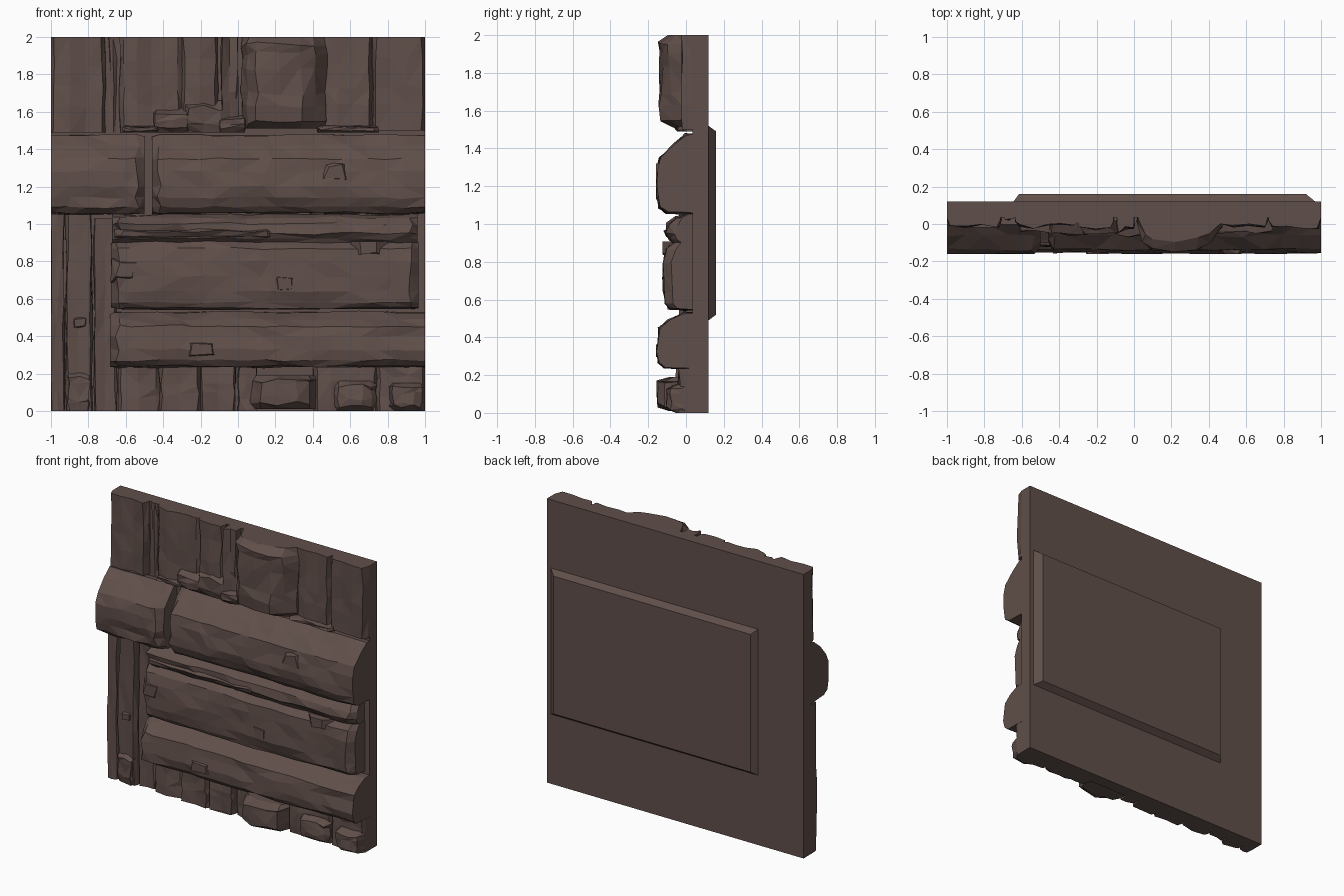
import bpy, bmesh, random
from mathutils import Vector

if "Cube" in bpy.data.objects:
    bpy.data.objects.remove(bpy.data.objects["Cube"])

random.seed(7)
brown = bpy.data.materials.new("dark weathered brown")
brown.diffuse_color = (0.117, 0.078, 0.068, 1)
brown.use_nodes = True
brown.node_tree.nodes["Principled BSDF"].inputs["Base Color"].default_value = brown.diffuse_color


def finish(name, bm):
    bmesh.ops.recalc_face_normals(bm, faces=bm.faces)
    me = bpy.data.meshes.new(name)
    bm.to_mesh(me)
    bm.free()
    me.materials.append(brown)
    ob = bpy.data.objects.new(name, me)
    bpy.context.collection.objects.link(ob)
    return ob


def clamp(v, a, b):
    return max(a, min(b, v))


def loft(name, axis, a0, a1, prof, n, jit=0.012, ends=(1, 1), back=0.07):
    """Rough plank: profile (cross, depth) swept along x or z, ends optionally rounded off."""
    bm = bmesh.new()
    step = (a1 - a0) / n
    stations = [(a0, ends[0])]
    if ends[0] < 1:
        stations.append((a0 + min(0.04, step * 0.5), 1))
    stations += [(a0 + step * (i + random.uniform(-0.3, 0.3)), 1) for i in range(1, n)]
    if ends[1] < 1:
        stations.append((a1 - min(0.04, step * 0.5), 1))
    stations.append((a1, ends[1]))
    mid = (prof[0][0] + prof[-1][0]) / 2
    pts = [(prof[0][0], back)] + prof + [(prof[-1][0], back)]
    drift = [0.0] * len(pts)
    rings = []
    for k, (a, s) in enumerate(stations):
        ring = []
        for j, (c, y) in enumerate(pts):
            fixed = j in (0, len(pts) - 1)
            if not fixed:
                # slow wandering along the grain
                drift[j] = drift[j] * 0.6 + random.uniform(-jit, jit)
                y = back + (y - back) * s + drift[j]
                c = mid + (c - mid) * (0.94 + 0.06 * s) + random.uniform(-jit, jit) * 0.8
            end = k in (0, len(stations) - 1)
            t = a if end or fixed else a + random.uniform(-0.2, 0.2) * min(step, 0.08)
            if abs(pts[j][0]) == 1 and axis == 'z':
                c = pts[j][0]
            x, z = (t, c) if axis == 'x' else (c, t)
            ring.append(bm.verts.new((clamp(x, -1, 1), clamp(y, -0.16, 0.1), clamp(z, 0, 2))))
        rings.append(ring)
    m = len(pts)
    for r, q in zip(rings, rings[1:]):
        for j in range(m):
            bm.faces.new((r[j], r[(j + 1) % m], q[(j + 1) % m], q[j]))
    bm.faces.new(rings[0])
    bm.faces.new(rings[-1])
    bmesh.ops.triangulate(bm, faces=bm.faces)
    return finish(name, bm)


def board(name, x0, x1, z0, z1, y, n=4, jit=0.008, ends=(1, 1)):
    """Upright flat board with slightly uneven face."""
    w = x1 - x0
    k = max(2, round(w / 0.09))
    prof = [(x0, y + 0.03)] + [(x0 + w * (0.06 + 0.88 * i / k), y + random.uniform(-0.01, 0.01))
                               for i in range(k + 1)] + [(x1, y + 0.03)]
    return loft(name, 'z', z0, z1, prof, n, jit, ends)


def prism(name, lo, hi, y0, y1, inset_l, inset_r, inset_z):
    """Box whose rear face is inset to make a sloped rim."""
    bm = bmesh.new()
    a = [bm.verts.new((x, y0, z)) for x, z in
         ((lo[0], lo[1]), (hi[0], lo[1]), (hi[0], hi[1]), (lo[0], hi[1]))]
    l, r, b, t = lo[0] + inset_l, hi[0] - inset_r, lo[1] + inset_z, hi[1] - inset_z
    c = [bm.verts.new((x, y1, z)) for x, z in ((l, b), (r, b), (r, t), (l, t))]
    bm.faces.new(a)
    bm.faces.new(c)
    for i in range(4):
        j = (i + 1) % 4
        bm.faces.new((a[i], a[j], c[j], c[i]))
    return finish(name, bm)


def chip(name, x, y, z, w, h):
    """Small raised splinter or knot."""
    bm = bmesh.new()
    bmesh.ops.create_cube(bm, size=1)
    for v in bm.verts:
        f = 0.6 if v.co.y < 0 else 1
        v.co = Vector((x + v.co.x * w * f + random.uniform(-.015, .015), y + v.co.y * 0.05,
                       z + v.co.z * h * f + random.uniform(-.01, .01)))
        v.co.y = max(v.co.y, -0.16)
    bmesh.ops.triangulate(bm, faces=bm.faces)
    return finish(name, bm)


# Backing slab and rear raised panel
prism("backing_slab", (-1, 0), (1, 2), 0.035, 0.12, 0, 0, 0)
prism("rear_panel", (-0.645, 0.49), (0.97, 1.52), 0.119, 0.16, 0.03, 0.05, 0.03)

# Upper row of upright boards
board("upper_board_left", -1, -0.71, 1.49, 2, -0.005)
board("upper_board_strip", -0.69, -0.64, 1.49, 2, 0.03)
board("upper_board_middle", -0.63, -0.3, 1.49, 2, -0.012)
board("upper_board_inner", -0.3, -0.11, 1.49, 2, -0.02)
board("upper_board_edge", -0.09, 0.0, 1.49, 2, -0.03)
board("upper_board_right", 0.43, 0.72, 1.5, 2, -0.0)
board("upper_board_far_right", 0.72, 1, 1.5, 2, -0.01)

# Broken bulges along the foot of the upper boards
for i, (x0, x1, z1, y) in enumerate(((-0.45, -0.26, 1.62, -0.05), (-0.28, -0.08, 1.66, -0.06),
                                     (-0.62, -0.42, 1.53, -0.04), (-0.1, 0.04, 1.58, -0.06),
                                     (0.42, 0.75, 1.53, -0.04))):
    board(f"upper_bulge_{i}", x0, x1, 1.49, z1, y, 2, 0.01, (0.8, 0.45))

# Protruding block in the upper row
loft("upper_block", 'z', 1.51, 2.0,
     [(0.02, 0.0), (0.05, -0.09), (0.1, -0.13), (0.22, -0.14), (0.34, -0.13), (0.41, -0.08), (0.47, 0.0)],
     5, 0.012, (0.65, 0.72))

# Large horizontal logs: profiles are (z, y)
upper_log = [(1.055, 0.02), (1.06, -0.10), (1.09, -0.135), (1.14, -0.15), (1.2, -0.155), (1.28, -0.15),
             (1.35, -0.135), (1.42, -0.06), (1.475, 0.0)]
loft("upper_log_left", 'x', -1, -0.5, [(z, y * 1.02) for z, y in upper_log], 5, 0.009, (1, 0.8))
loft("upper_log_right", 'x', -0.46, 1, upper_log, 13, 0.009, (0.7, 1))
loft("middle_log", 'x', -0.68, 0.965,
     [(0.545, 0.0), (0.55, -0.085), (0.58, -0.11), (0.64, -0.115), (0.72, -0.118), (0.8, -0.115),
      (0.87, -0.105), (0.905, -0.06)], 13, 0.007, (0.65, 0.75))
loft("middle_log_ridge", 'x', -0.67, 0.96,
     [(0.89, -0.05), (0.92, -0.085), (0.95, -0.1), (1.0, -0.095), (1.035, -0.05), (1.05, 0.01)],
     11, 0.01, (0.6, 0.75))
loft("middle_log_splinter", 'x', -0.66, 0.2, [(0.925, -0.08), (0.935, -0.105), (0.96, -0.11), (0.975, -0.08)],
     8, 0.006, (0.7, 0.8))
loft("lower_log", 'x', -0.685, 1,
     [(0.235, 0.0), (0.24, -0.11), (0.27, -0.145), (0.33, -0.153), (0.4, -0.15), (0.455, -0.14),
      (0.49, -0.09), (0.53, -0.01)], 14, 0.009, (0.7, 1))

# Left column of upright boards
board("left_board_outer", -1, -0.93, 0, 1.05, -0.02, 5)
board("left_board_middle", -0.92, -0.78, 0, 1.05, -0.03, 6)
board("left_board_inner", -0.77, -0.65, 0, 1.03, -0.01, 6)
board("left_foot", -0.91, -0.79, 0, 0.22, -0.05, 3, 0.01, (0.9, 0.6))

# Bottom row of boards and blocks
for i, (x0, x1, y) in enumerate(((-0.64, -0.42, -0.03), (-0.42, -0.2, -0.045), (-0.2, -0.01, -0.035),
                                 (0.0, 0.1, -0.02), (0.4, 0.75, -0.03), (0.74, 1, -0.04))):
    board(f"lower_board_{i}", x0, x1, 0, 0.235, y, 3)
for name, x0, x1, z0, z1, d in (("lower_block_large", 0.07, 0.42, 0.01, 0.19, 0.15),
                                ("lower_block_middle", 0.5, 0.74, 0.0, 0.16, 0.085),
                                ("lower_block_right", 0.8, 1.0, 0.0, 0.15, 0.1)):
    w = x1 - x0
    loft(name, 'z', z0, z1, [(x0, -0.02), (x0 + w * .15, -d * .85), (x0 + w * .4, -d), (x0 + w * .7, -d),
                             (x0 + w * .9, -d * .8), (x1, -0.02)], 3, 0.009, (0.75, 0.7))

# Knots and splinters
for i, c in enumerate(((0.52, -0.135, 1.28, 0.16, 0.1), (0.7, -0.1, 0.87, 0.18, 0.09), (-0.2, -0.137, 0.33, 0.18, 0.08),
                       (0.26, -0.1, 0.68, 0.12, 0.1), (-0.6, -0.1, 0.75, 0.14, 0.12), (-0.85, -0.02, 0.47, 0.08, 0.07))):
    chip(f"knot_{i}", *c)
